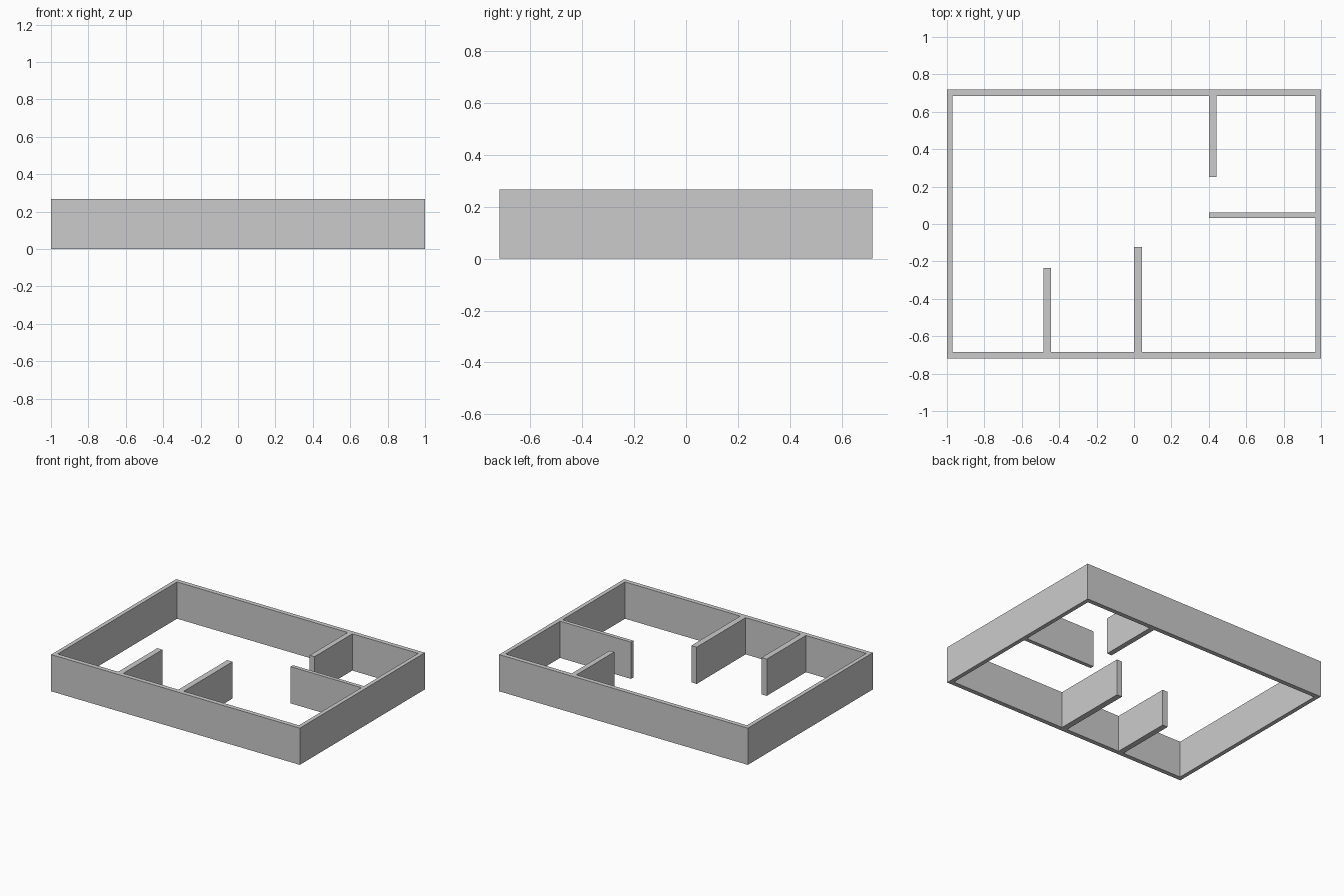
import bpy

if "Cube" in bpy.data.objects:
    bpy.data.objects.remove(bpy.data.objects["Cube"])

HEIGHT = 0.267
OX, OY = 1.0, 0.718      # outer half sizes
IX, IY = 0.97, 0.685     # inner half sizes


def partition(a, b, base, tip):
    """Outline of a wall spanning x = a..b, running from base to tip in y."""
    return [(a, base), (a, tip), (b, tip), (b, base)]


# Outer outline of the building
outer = [(-OX, -OY), (OX, -OY), (OX, OY), (-OX, OY)]

# Inner outline, detouring around each partition wall
inner = [(-IX, -IY)]
inner += partition(-0.485, -0.443, -IY, -0.235)                     # front left partition
inner += partition(0.0, 0.043, -IY, -0.123)                         # front middle partition
inner += [(IX, -IY)]
inner += [(IX, 0.033), (0.40, 0.033), (0.40, 0.061), (IX, 0.061)]   # right side partition
inner += [(IX, IY)]
inner += partition(0.44, 0.402, IY, 0.25)                           # back right partition
inner += [(-IX, IY)]

# Floor plan as a filled curve, extruded to wall height
curve = bpy.data.curves.new("house_walls", 'CURVE')
curve.dimensions = '2D'
curve.fill_mode = 'BOTH'
curve.extrude = HEIGHT / 2
for outline in (outer, inner):
    spline = curve.splines.new('POLY')
    spline.points.add(len(outline) - 1)
    for point, (x, y) in zip(spline.points, outline):
        point.co = (x, y, 0, 1)
    spline.use_cyclic_u = True
    spline.use_smooth = False

walls = bpy.data.objects.new("house_walls", curve)
walls.location.z = HEIGHT / 2
bpy.context.collection.objects.link(walls)

# Turn the plan into a clean flat-shaded mesh
bpy.context.view_layer.objects.active = walls
walls.select_set(True)
bpy.ops.object.convert(target='MESH')
bpy.ops.object.mode_set(mode='EDIT')
bpy.ops.mesh.select_all(action='SELECT')
bpy.ops.mesh.remove_doubles(threshold=0.0001)
bpy.ops.mesh.normals_make_consistent(inside=False)
bpy.ops.object.mode_set(mode='OBJECT')
bpy.ops.object.shade_flat()
